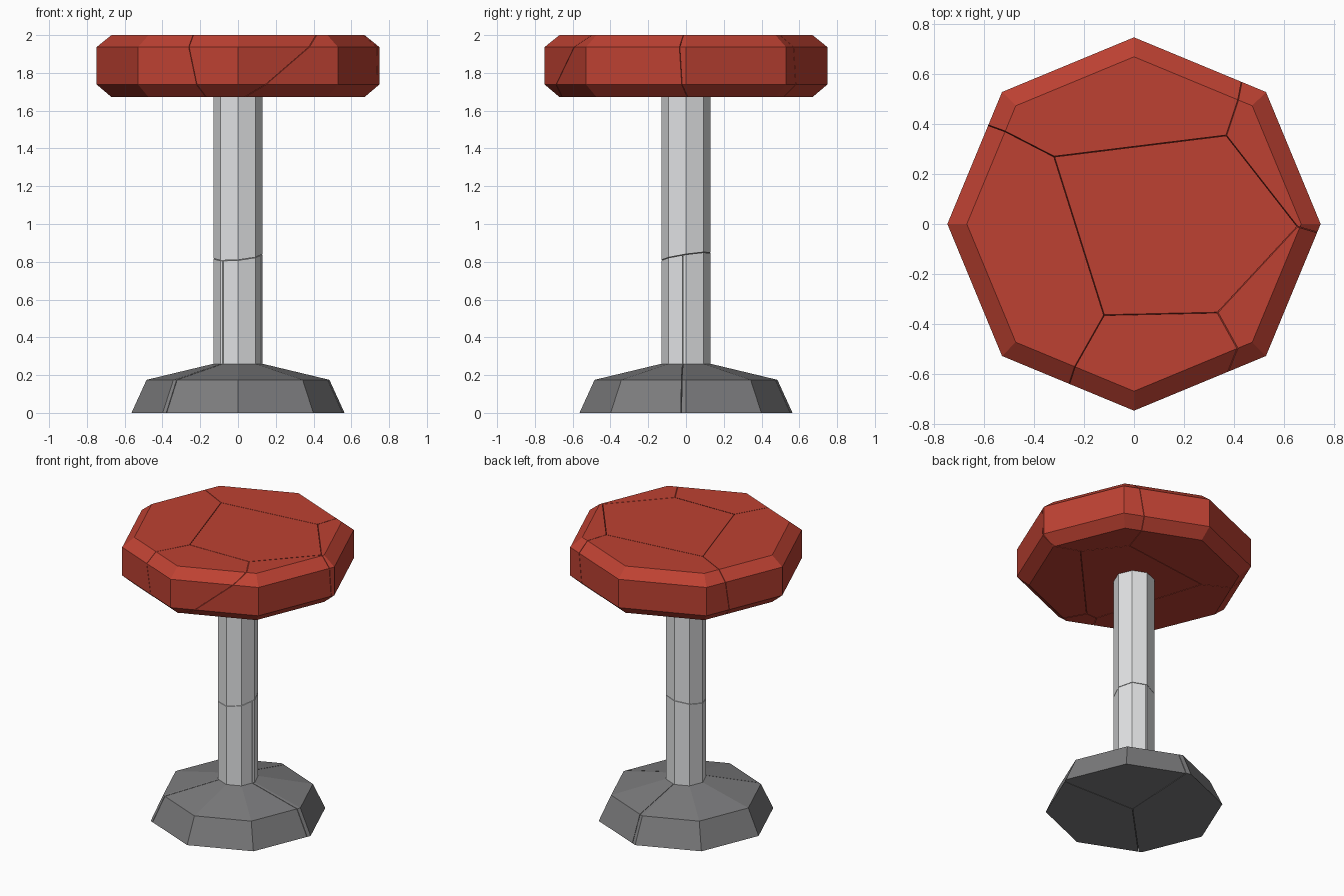
import bpy, bmesh, math
from mathutils import Vector

if "Cube" in bpy.data.objects:
    bpy.data.objects.remove(bpy.data.objects["Cube"])

GAP = 0.0015  # half width of the cracks between pieces


def material(name, rgb):
    m = bpy.data.materials.new(name)
    m.diffuse_color = (*rgb, 1)
    m.use_nodes = True
    m.node_tree.nodes["Principled BSDF"].inputs["Base Color"].default_value = m.diffuse_color
    return m


RED = material("red cushion", (0.51, 0.053, 0.032))
STEEL = material("light steel", (0.75, 0.76, 0.77))
GREY = material("dark grey base", (0.20, 0.20, 0.205))


def lathe8(profile):
    """Closed octagonal solid from (radius, z) rings, bottom to top."""
    bm = bmesh.new()
    rings = [[bm.verts.new((r * math.cos(i * math.pi / 4), r * math.sin(i * math.pi / 4), z))
              for i in range(8)] for r, z in profile]
    bm.faces.new(rings[0][::-1])
    bm.faces.new(rings[-1])
    for a, b in zip(rings, rings[1:]):
        for i in range(8):
            j = (i + 1) % 8
            bm.faces.new((a[i], a[j], b[j], b[i]))
    return bm


def piece(name, profile, mat, planes):
    """Keep the part of the solid where n.p < d for every (n, d)."""
    bm = lathe8(profile)
    for n, d in planes:
        length = n.length
        n, d = n / length, d / length - GAP
        cut = bmesh.ops.bisect_plane(bm, geom=bm.verts[:] + bm.edges[:] + bm.faces[:],
                                     plane_co=n * d, plane_no=n, clear_outer=True)
        edges = [e for e in cut["geom_cut"] if isinstance(e, bmesh.types.BMEdge) and e.is_boundary]
        if edges:
            bmesh.ops.holes_fill(bm, edges=edges, sides=0)
    bmesh.ops.recalc_face_normals(bm, faces=bm.faces[:])
    if bm.faces:
        mesh = bpy.data.meshes.new(name)
        bm.to_mesh(mesh)
        mesh.materials.append(mat)
        bpy.context.collection.objects.link(bpy.data.objects.new(name, mesh))
    bm.free()


# Seat: a central shard and five rim shards, each cell is where its linear function is largest
SEAT = [(0.67, 1.672), (0.748, 1.738), (0.748, 1.937), (0.67, 2.0)]
corners = [Vector(c) for c in [(-.32, .27), (-.12, -.365), (.335, -.355), (.655, -.01), (.37, .355)]]
rims = [Vector(c) for c in [(-.59, .385), (-.27, -.63), (.41, -.49), (.73, -.037), (.44, .565)]]
tilt = [-.15, -.4, .4, .3, .1]
cells = [(Vector((0, 0, 0)), 0.0)]
scale, previous = 1.0, None
for i in range(5):
    edge = (corners[(i + 1) % 5] - corners[i]).normalized()
    n = Vector((edge.y, -edge.x))
    if previous:
        ray = rims[i] - corners[i]
        scale *= previous.dot(ray) / n.dot(ray)
    previous = n
    cells.append((Vector((n.x * scale, n.y * scale, -tilt[i])),
                  -scale * n.dot(corners[i]) + 2 * tilt[i]))
for i, (a, c) in enumerate(cells):
    planes = [(b - a, c - e) for j, (b, e) in enumerate(cells) if j != i]
    piece("seat_centre" if i == 0 else f"seat_rim_{i}", SEAT, RED, planes)

# Upper pole, broken off along a slightly tilted plane
BREAK = Vector((-0.09, -0.15, 1.0))
POLE = [(0.13, 0.25), (0.13, 1.68)]
piece("upper_pole", POLE, STEEL, [(-BREAK, -0.828)])

# Lower pole and base, split into three wedges
BASE = [(0.564, 0.0), (0.484, 0.175), (0.13, 0.26)]
CENTRE = Vector((0.0, -0.015, 0.0))
angles = [math.radians(a) for a in (-1, 87, 226)]
for i in range(3):
    a, b = angles[i], angles[(i + 1) % 3]
    wedge = [Vector((math.sin(a), -math.cos(a), 0)), Vector((-math.sin(b), math.cos(b), 0))]
    planes = [(n, n.dot(CENTRE)) for n in wedge]
    piece(f"lower_pole_{i + 1}", POLE, STEEL, planes + [(BREAK, 0.828)])
    piece(f"base_{i + 1}", BASE, GREY, planes)
